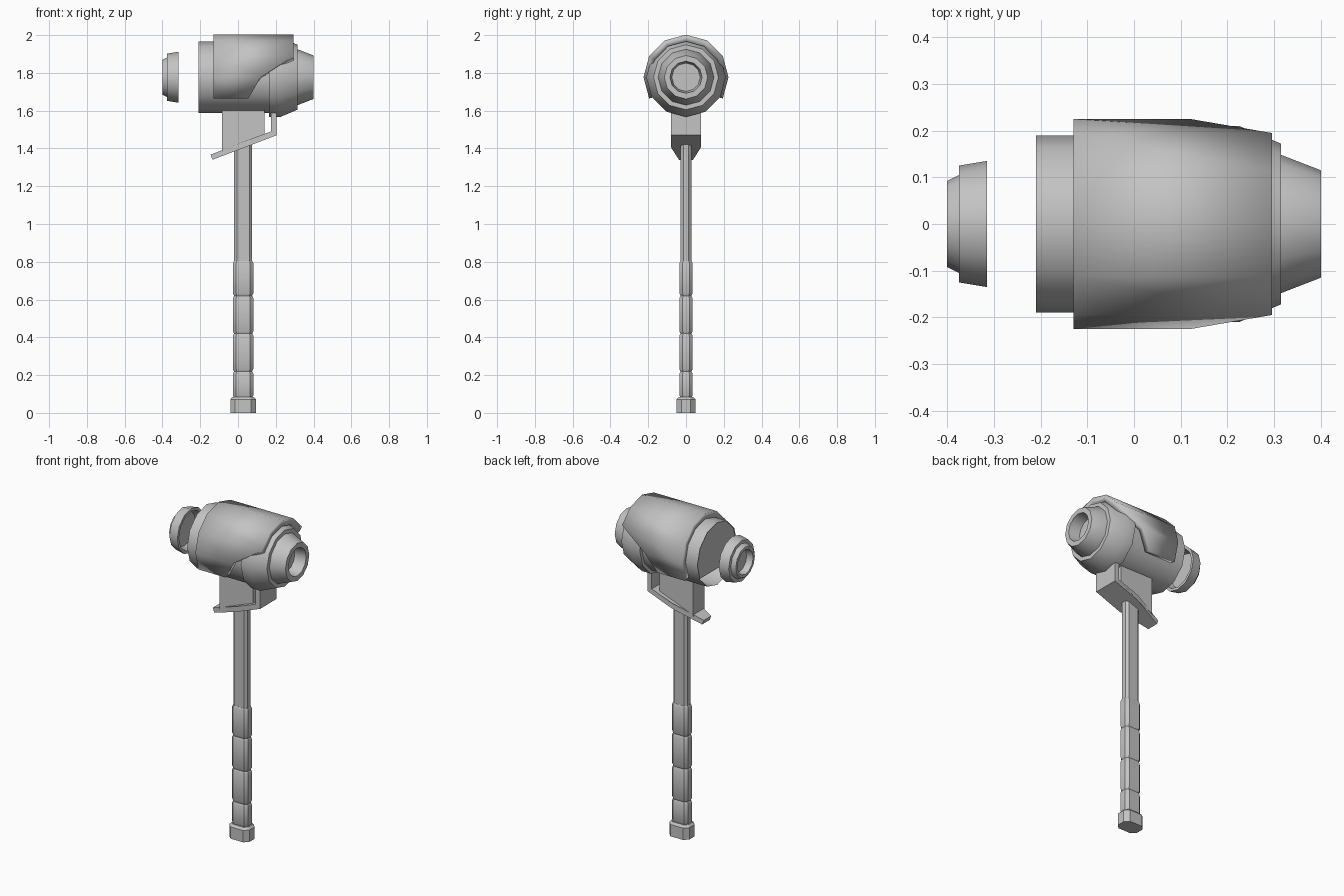
import bpy, bmesh, math

if "Cube" in bpy.data.objects:
    bpy.data.objects.remove(bpy.data.objects["Cube"], do_unlink=True)

GREY = (0.55, 0.55, 0.55, 1)
steel = bpy.data.materials.new("plain grey")
steel.use_nodes = True
steel.diffuse_color = GREY
steel.node_tree.nodes["Principled BSDF"].inputs["Base Color"].default_value = GREY

AXIS_Z = 1.777   # height of the head's axis
SHAFT_X = 0.027  # centre of the handle
SIDES = 12


def finish(name, bm, smooth=True, recalc=True):
    if recalc:
        bmesh.ops.recalc_face_normals(bm, faces=bm.faces)
    mesh = bpy.data.meshes.new(name)
    bm.to_mesh(mesh)
    bm.free()
    mesh.materials.append(steel)
    obj = bpy.data.objects.new(name, mesh)
    bpy.context.collection.objects.link(obj)
    if smooth:
        bpy.ops.object.select_all(action='DESELECT')
        obj.select_set(True)
        bpy.context.view_layer.objects.active = obj
        bpy.ops.object.shade_smooth_by_angle(angle=math.radians(32))
    return obj


def around(x, r, k):
    a = math.tau * k / SIDES
    return (x, r * math.cos(a), AXIS_Z + r * math.sin(a))


def loft(bm, rings, cap_start, cap_end):
    """Skin a list of closed point rings."""
    loops = [[bm.verts.new(p) for p in ring] for ring in rings]
    for a, b in zip(loops, loops[1:]):
        for i in range(len(a)):
            j = (i + 1) % len(a)
            bm.faces.new((a[i], a[j], b[j], b[i]))
    if cap_start:
        bm.faces.new(loops[0])
    if cap_end:
        bm.faces.new(loops[-1])


def turned(name, profile, cap_start=False, cap_end=False):
    """Revolve (x, radius) points round the head's axis."""
    bm = bmesh.new()
    loft(bm, [[around(x, r, k) for k in range(SIDES)] for x, r in profile],
         cap_start, cap_end)
    return finish(name, bm)


def stacked(name, levels):
    """Loft chamfered rectangles (z, half_x, half_y) up the handle."""
    rings = []
    for z, hx, hy in levels:
        c = hy * 0.5
        corner = [(hx, hy - c), (hx - c, hy)]
        pts = corner + [(-x, y) for x, y in reversed(corner)]
        pts += [(-x, -y) for x, y in pts]
        rings.append([(SHAFT_X + x, y, z) for x, y in pts])
    bm = bmesh.new()
    loft(bm, rings, True, True)
    return finish(name, bm)


def extruded(name, outline, half_y):
    """Prism from an (x, z) outline; half_y gives the half width at each x."""
    bm = bmesh.new()
    loft(bm, [[(x, s * half_y(x), z) for x, z in outline] for s in (-1, 1)],
         True, True)
    return finish(name, bm, smooth=False)


# Head: barrel open at the back, with a plate closing its upper part
turned("head_barrel", [(-0.21, 0.19), (0.165, 0.19)])
bm = bmesh.new()
bm.faces.new([bm.verts.new(around(-0.205, 0.188, k)) for k in range(-1, 8)])
finish("barrel_end_plate", bm, smooth=False)

# Front collar and hollow nose
turned("front_collar", [(0.165, 0.18), (0.165, 0.21), (0.225, 0.21),
                        (0.315, 0.172), (0.315, 0.14)], cap_start=True)
turned("nose", [(0.31, 0.148), (0.315, 0.148), (0.40, 0.115), (0.40, 0.085),
                (0.33, 0.075)], cap_end=True)

# Cowl over the top with swept front edges
bm = bmesh.new()
sweep = {-1: 0.055, 0: 0.12, 6: 0.12, 7: 0.055}
strip = [(bm.verts.new(around(-0.13, 0.225, k)),
          bm.verts.new(around(sweep.get(k, 0.295), 0.225, k)))
         for k in range(-1, 8)]
for (a, b), (c, d) in zip(strip, strip[1:]):
    bm.faces.new((a, b, d, c))
bm.normal_update()
for f in bm.faces:
    c = f.calc_center_median()
    if f.normal.y * c.y + f.normal.z * (c.z - AXIS_Z) < 0:
        f.normal_flip()
cowl = finish("head_cowl", bm, recalc=False)
shell = cowl.modifiers.new("thickness", 'SOLIDIFY')
shell.thickness = 0.036
shell.offset = -1

# Detached rear cap, hollow towards the head
turned("rear_cap", [(-0.36, 0.07), (-0.40, 0.075), (-0.40, 0.092),
                    (-0.375, 0.105), (-0.375, 0.125), (-0.315, 0.135),
                    (-0.315, 0.118), (-0.36, 0.105), (-0.36, 0.07)],
       cap_start=True)

# Neck block and bent guard under the head
extruded("neck_block", [(-0.085, 1.38), (0.14, 1.465), (0.14, 1.62),
                        (-0.085, 1.62)], lambda x: 0.055)


def guard_width(x):
    return 0.035 + 0.045 * min(1, (x + 0.145) / 0.185)


extruded("guard_plate", [(-0.135, 1.34), (0.04, 1.407), (0.205, 1.47),
                         (0.175, 1.49), (0.04, 1.44), (-0.145, 1.367)],
         guard_width)
extruded("guard_upright", [(0.205, 1.47), (0.205, 1.6), (0.175, 1.6),
                           (0.175, 1.488)], lambda x: 0.08)

# Handle: shaft, grip segments and pommel
stacked("shaft", [(0.05, 0.047, 0.028), (1.44, 0.047, 0.028)])
for i, (low, high) in enumerate([(0.08, 0.22), (0.22, 0.42),
                                 (0.42, 0.62), (0.62, 0.805)]):
    stacked(f"grip_{i + 1}", [(low, 0.048, 0.029), (low + 0.012, 0.054, 0.035),
                              (high - 0.012, 0.054, 0.035),
                              (high, 0.048, 0.029)])
stacked("pommel", [(0, 0.068, 0.05), (0.072, 0.068, 0.05),
                   (0.085, 0.056, 0.038)])
